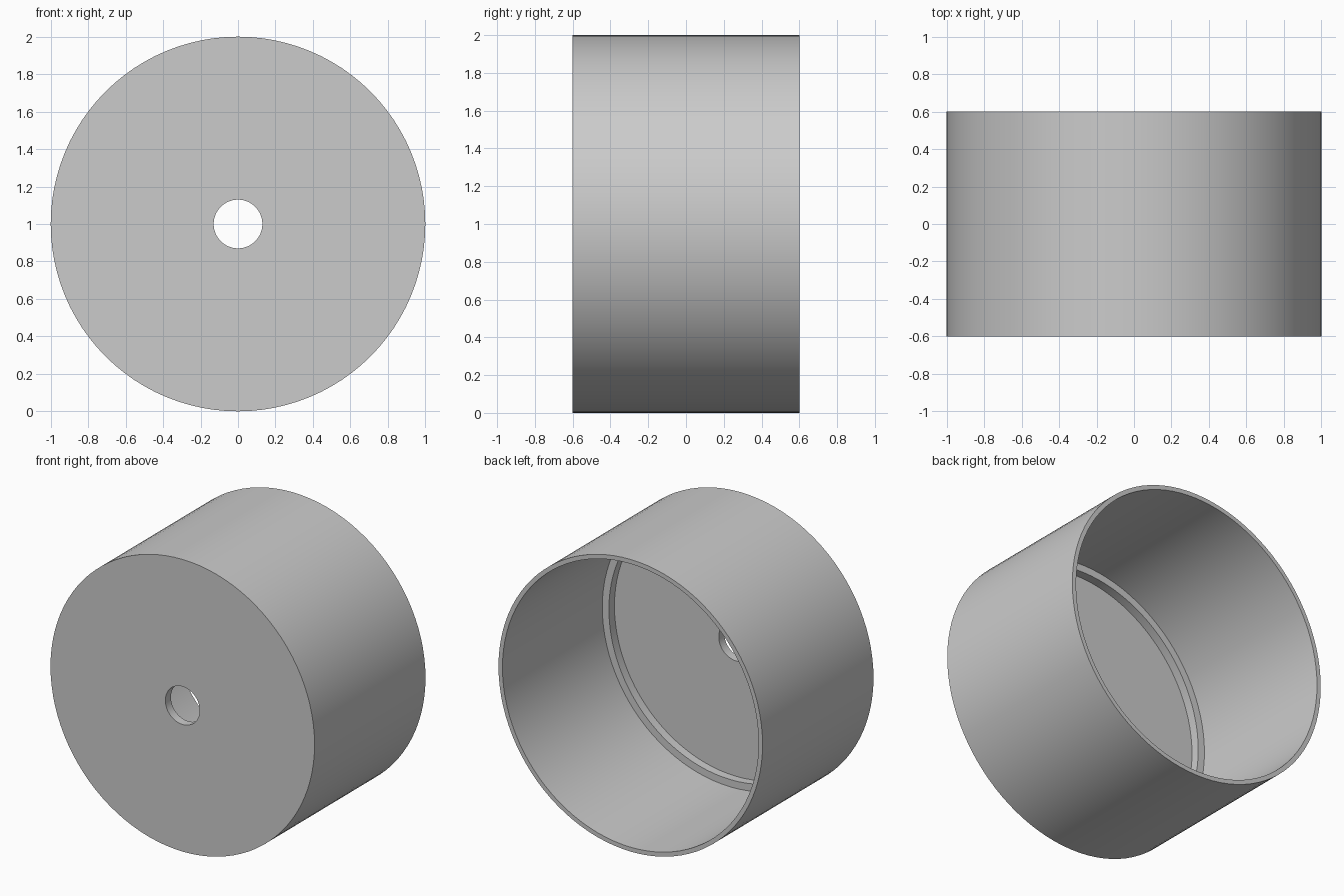
import bpy, bmesh, math
from mathutils import Matrix, Vector

cube = bpy.data.objects.get("Cube")
if cube:
    bpy.data.objects.remove(cube, do_unlink=True)

SEGMENTS = 96

# Plain grey material
grey = bpy.data.materials.new("grey")
grey.use_nodes = True
colour = (0.6, 0.6, 0.6, 1)
grey.diffuse_color = colour
grey.node_tree.nodes["Principled BSDF"].inputs["Base Color"].default_value = colour

# Cup cross-section (radius, y): bored front plate, inner ledge, thin open rim
profile = [(0.13, -0.6), (1, -0.6), (1, 0.6), (0.97, 0.6),
           (0.97, -0.48), (0.92, -0.48), (0.92, -0.54), (0.13, -0.54)]

# Spin the closed section around the y axis
bm = bmesh.new()
verts = [bm.verts.new((r, y, 0)) for r, y in profile]
edges = [bm.edges.new((v, verts[(i + 1) % len(verts)])) for i, v in enumerate(verts)]
bmesh.ops.spin(bm, geom=verts + edges, cent=(0, 0, 0), axis=(0, 1, 0),
               angle=math.tau, steps=SEGMENTS, use_merge=True)
bmesh.ops.remove_doubles(bm, verts=bm.verts, dist=0.0001)
bmesh.ops.recalc_face_normals(bm, faces=bm.faces)
bmesh.ops.transform(bm, matrix=Matrix.Translation(Vector((0, 0, 1))), verts=bm.verts)

mesh = bpy.data.meshes.new("round_cap")
bm.to_mesh(mesh)
bm.free()
mesh.materials.append(grey)
cap = bpy.data.objects.new("round_cap", mesh)
bpy.context.collection.objects.link(cap)

# Smooth walls with crisp rims
bpy.ops.object.select_all(action="DESELECT")
cap.select_set(True)
bpy.context.view_layer.objects.active = cap
bpy.ops.object.shade_smooth_by_angle(angle=math.radians(30))
